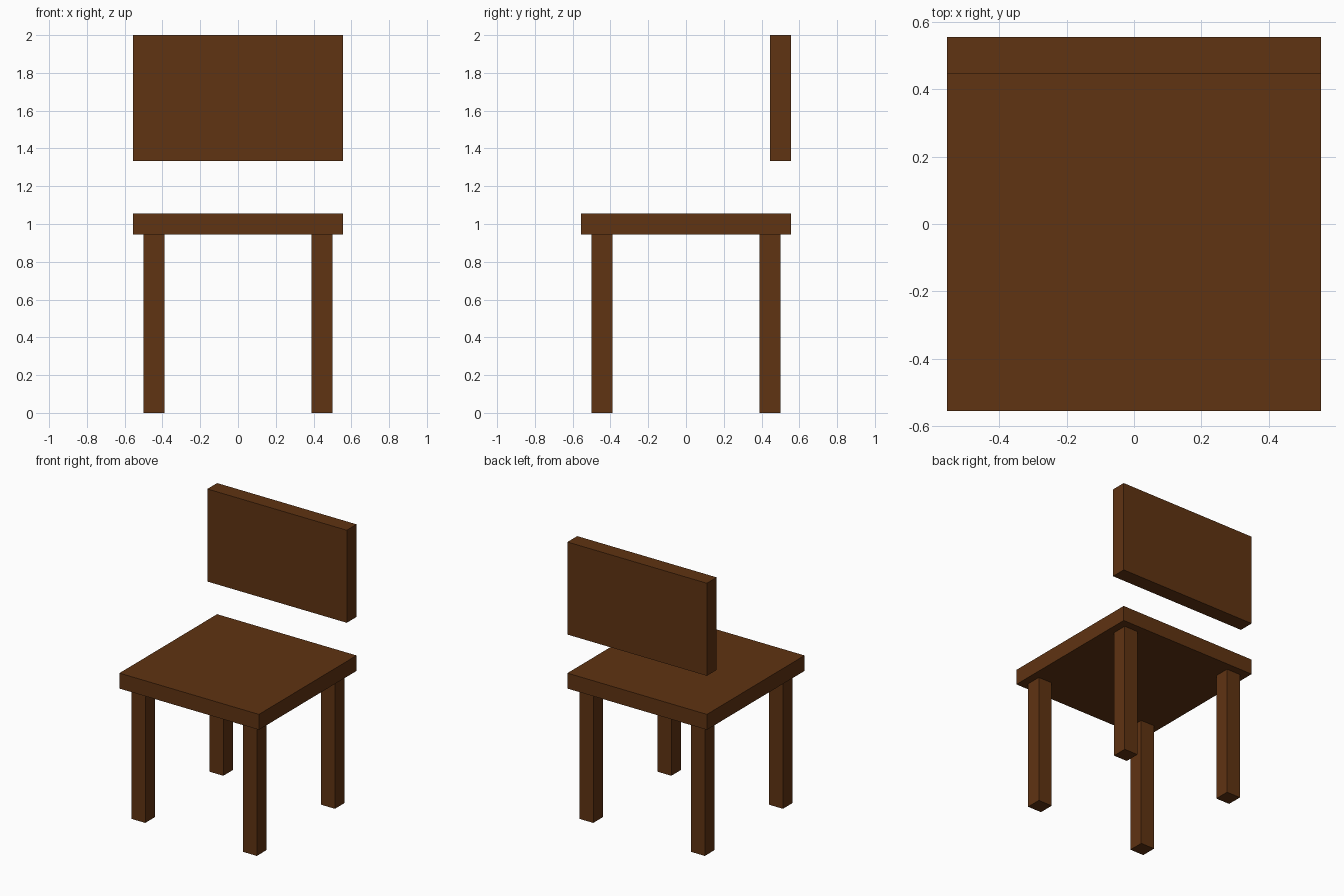
import bpy
import bmesh
from mathutils import Vector

if "Cube" in bpy.data.objects:
    bpy.data.objects.remove(bpy.data.objects["Cube"])

U = 1 / 18  # half of the common board thickness

wood = bpy.data.materials.new("brown_wood")
wood.diffuse_color = (0.115, 0.033, 0.006, 1)
wood.use_nodes = True
wood.node_tree.nodes["Principled BSDF"].inputs["Base Color"].default_value = wood.diffuse_color


def box(name, low, high):
    """Axis-aligned box between two corners given in units of U."""
    low, high = Vector(low) * U, Vector(high) * U
    bm = bmesh.new()
    bmesh.ops.create_cube(bm, size=1)
    bmesh.ops.scale(bm, vec=high - low, verts=bm.verts)
    mesh = bpy.data.meshes.new(name)
    bm.to_mesh(mesh)
    bm.free()
    mesh.materials.append(wood)
    obj = bpy.data.objects.new(name, mesh)
    obj.location = (low + high) / 2
    bpy.context.collection.objects.link(obj)
    return obj


# Seat slab
box("seat", (-10, -10, 17), (10, 10, 19))

# Backrest panel, floating above the rear edge of the seat
box("backrest", (-10, 8, 24), (10, 10, 36))

# Four square legs, slightly inset from the seat edges
for y_name, y in (("front", -8), ("back", 8)):
    for x_name, x in (("left", -8), ("right", 8)):
        box(f"{y_name}_{x_name}_leg", (x - 1, y - 1, 0), (x + 1, y + 1, 17))
